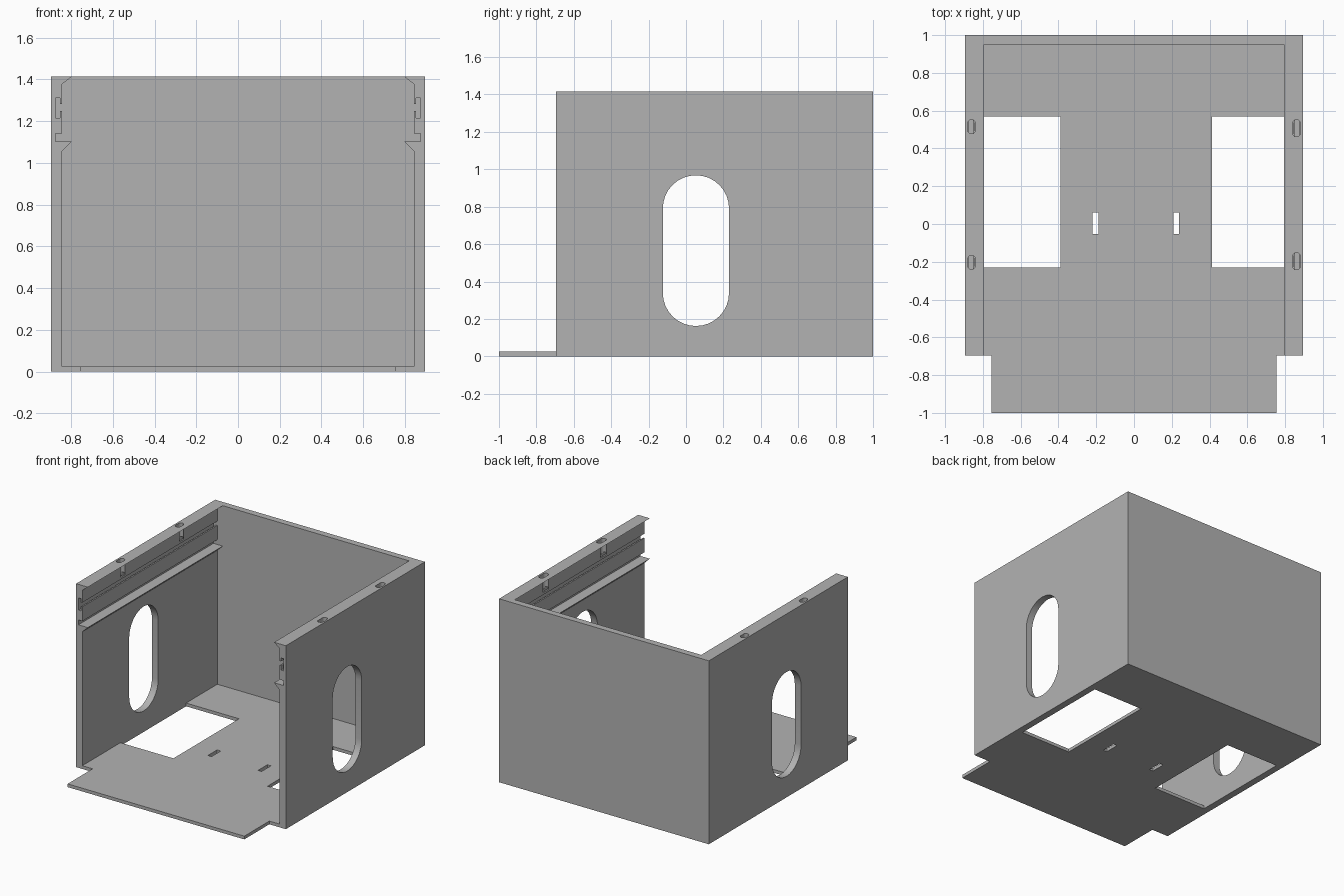
import bpy, bmesh, math

cube = bpy.data.objects.get("Cube")
if cube:
    bpy.data.objects.remove(cube, do_unlink=True)

grey = bpy.data.materials.new("plain_grey")
grey.use_nodes = True
COLOUR = (0.45, 0.45, 0.45, 1)
grey.diffuse_color = COLOUR
grey.node_tree.nodes["Principled BSDF"].inputs["Base Color"].default_value = COLOUR

W, IN, LIP, GROOVE, NECK = 0.895, 0.842, 0.795, 0.875, 0.853
FRONT, BACK, TOP, FLOOR = -0.695, 0.95, 1.415, 0.025


def prism(name, outline, axis, start, end):
    """Extrude a 2D outline along an axis."""
    place = {"x": lambda p, t: (t, p[0], p[1]),
             "y": lambda p, t: (p[0], t, p[1]),
             "z": lambda p, t: (p[0], p[1], t)}[axis]
    bm = bmesh.new()
    rings = [[bm.verts.new(place(p, t)) for p in outline] for t in (start, end)]
    n = len(outline)
    for ring in rings:
        bm.faces.new(ring)
    for i in range(n):
        j = (i + 1) % n
        bm.faces.new((rings[0][i], rings[0][j], rings[1][j], rings[1][i]))
    bmesh.ops.recalc_face_normals(bm, faces=bm.faces)
    mesh = bpy.data.meshes.new(name)
    bm.to_mesh(mesh)
    bm.free()
    mesh.materials.append(grey)
    obj = bpy.data.objects.new(name, mesh)
    bpy.context.collection.objects.link(obj)
    return obj


def rect(x0, x1, y0, y1):
    return [(x0, y0), (x1, y0), (x1, y1), (x0, y1)]


def capsule(cx, cy, radius, half, steps=16):
    """Upright rounded slot outline with total height 2 * half."""
    points = []
    for side, turn in ((1, 0), (-1, math.pi)):
        for i in range(steps + 1):
            a = turn + math.pi * i / steps
            points.append((cx + radius * math.cos(a),
                           cy + side * (half - radius) + radius * math.sin(a)))
    return points


def cut(obj, cutters):
    """Subtract the cutters, then remove them."""
    bpy.context.view_layer.objects.active = obj
    for c in cutters:
        c.hide_render = True
        mod = obj.modifiers.new("cut", "BOOLEAN")
        mod.operation = "DIFFERENCE"
        mod.solver = "EXACT"
        mod.object = c
        bpy.ops.object.modifier_apply(modifier=mod.name)
        bpy.data.objects.remove(c, do_unlink=True)


# Side walls: rail profile with top lip, T-slot, groove and lower lip
profile = [(W, 0), (W, TOP), (LIP, TOP), (IN, 1.378),
           (IN, 1.283), (NECK, 1.283), (NECK, 1.31), (GROOVE, 1.31),
           (GROOVE, 1.216), (NECK, 1.216), (NECK, 1.25), (IN, 1.25),
           (IN, 1.14), (GROOVE, 1.14), (GROOVE, 1.103), (LIP, 1.103),
           (IN, 1.058), (IN, 0)]
for name, s, holes, half in (("left_wall", 1, (0.507, -0.197), 0.045),
                             ("right_wall", -1, (0.515, -0.203), 0.037)):
    wall = prism(name, [(s * x, z) for x, z in profile], "y", FRONT, BACK)
    cutters = [prism("window_cutter", capsule(0.053, 0.565, 0.177, 0.403), "x",
                     s * 0.7, s * 1.0)]
    for y in holes:
        cutters.append(prism("hole_cutter", capsule(s * 0.86, y, 0.021, half, 8),
                             "z", 1.30, 1.5))
    cut(wall, cutters)

# Back wall
prism("back_wall", rect(-W, W, BACK, 1.0), "z", 0, TOP)

# Floor with front tongue, side openings and small slots
TONGUE = 0.754
floor = prism("floor", [(-IN, BACK), (-IN, FRONT), (-TONGUE, FRONT), (-TONGUE, -1),
                        (TONGUE, -1), (TONGUE, FRONT), (IN, FRONT), (IN, BACK)],
              "z", 0, FLOOR)
openings = [rect(-0.9, -0.39, -0.23, 0.57), rect(0.413, 0.9, -0.23, 0.57),
            rect(-0.22, -0.189, -0.053, 0.06), rect(0.208, 0.239, -0.053, 0.06)]
cut(floor, [prism("floor_cutter", o, "z", -0.1, 0.1) for o in openings])

# Smooth rounded cuts, keep edges sharp
for obj in bpy.context.collection.objects:
    if obj.type == "MESH" and obj.name.endswith("wall"):
        bpy.ops.object.select_all(action="DESELECT")
        obj.select_set(True)
        bpy.context.view_layer.objects.active = obj
        bpy.ops.object.shade_smooth_by_angle(angle=math.radians(30))
